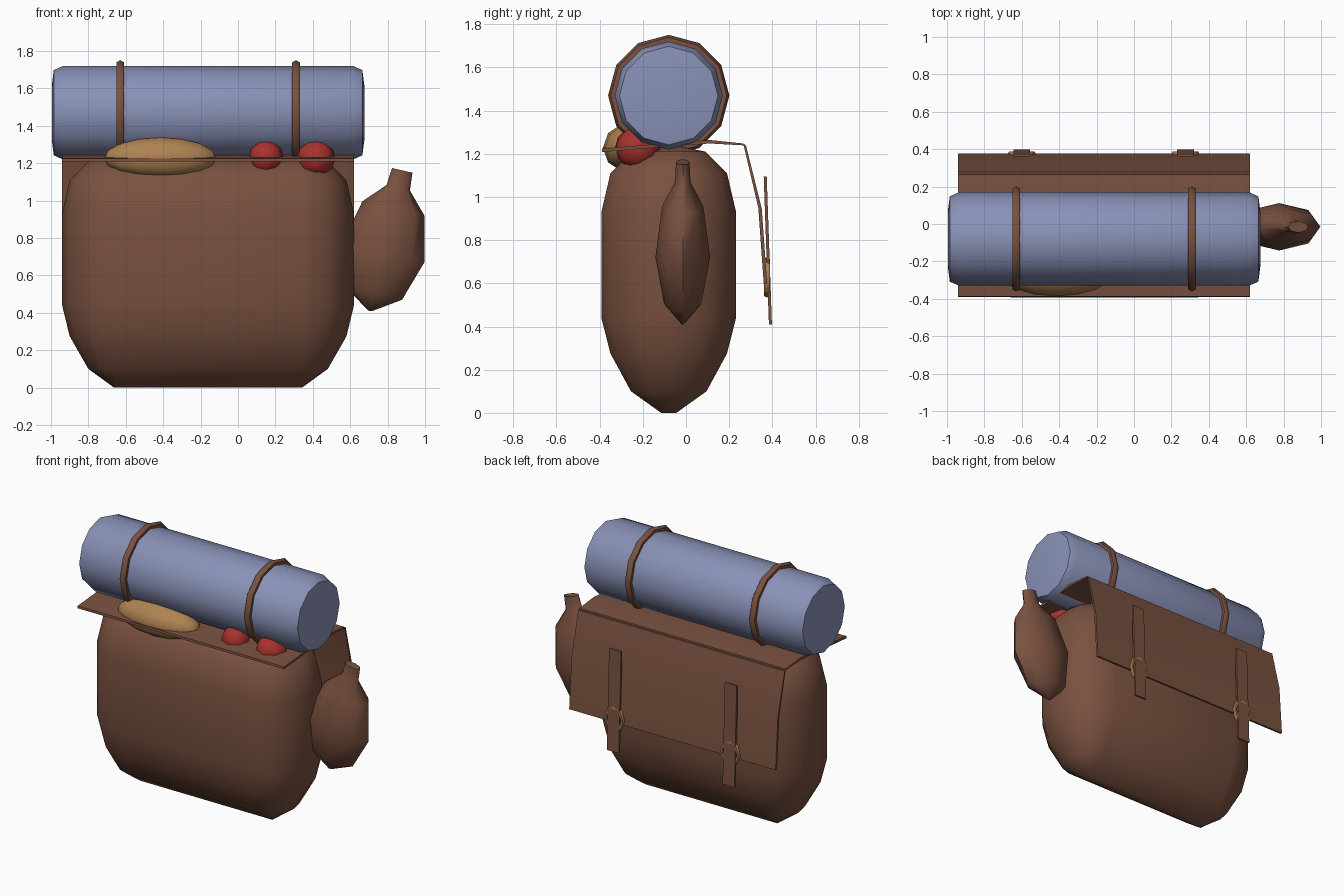
import bpy, bmesh, math
from mathutils import Matrix, Vector

if "Cube" in bpy.data.objects:
    bpy.data.objects.remove(bpy.data.objects["Cube"])


def material(name, rgb):
    m = bpy.data.materials.new(name)
    m.diffuse_color = (*rgb, 1)
    m.use_nodes = True
    m.node_tree.nodes["Principled BSDF"].inputs["Base Color"].default_value = m.diffuse_color
    return m


BROWN = material("brown leather", (0.19, 0.082, 0.050))
BLUE = material("blue cloth", (0.25, 0.285, 0.47))
TAN = material("tan", (0.43, 0.225, 0.083))
RED = material("red", (0.40, 0.032, 0.026))


def finish(name, bm, mat, angle=60):
    bmesh.ops.recalc_face_normals(bm, faces=bm.faces)
    me = bpy.data.meshes.new(name)
    bm.to_mesh(me)
    bm.free()
    me.materials.append(mat)
    ob = bpy.data.objects.new(name, me)
    bpy.context.collection.objects.link(ob)
    bpy.ops.object.select_all(action='DESELECT')
    ob.select_set(True)
    bpy.context.view_layer.objects.active = ob
    bpy.ops.object.shade_smooth_by_angle(angle=math.radians(angle))
    return ob


def loft(name, rings, mat, angle=60, matrix=None):
    """Skin a list of equal-length point rings and cap both ends."""
    bm = bmesh.new()
    vs = [[bm.verts.new(p) for p in r] for r in rings]
    n = len(vs[0])
    for a, b in zip(vs, vs[1:]):
        for i in range(n):
            bm.faces.new((a[i], a[(i + 1) % n], b[(i + 1) % n], b[i]))
    bm.faces.new(vs[0])
    bm.faces.new(vs[-1])
    if matrix:
        bm.transform(matrix)
    return finish(name, bm, mat, angle)


def sheet(name, profile, x0, x1, thick, mat, angle=30):
    """Extrude a (y, z) profile along x as a thin sheet."""
    inner = []
    for i, (y, z) in enumerate(profile):
        a, b = profile[max(i - 1, 0)], profile[min(i + 1, len(profile) - 1)]
        d = Vector((b[0] - a[0], b[1] - a[1])).normalized()
        inner.append((y - -d.y * -thick, z - d.x * thick))
    loop = list(profile) + inner[::-1]
    bm = bmesh.new()
    ends = [[bm.verts.new((x, y, z)) for y, z in loop] for x in (x0, x1)]
    n, m = len(loop), len(profile)
    for i in range(n):
        j = (i + 1) % n
        bm.faces.new((ends[0][i], ends[0][j], ends[1][j], ends[1][i]))
    for e in ends:
        for i in range(m - 1):
            bm.faces.new((e[i], e[i + 1], e[n - 2 - i], e[n - 1 - i]))
    return finish(name, bm, mat, angle)


def ball(name, loc, scale, mat, seg=8, rings=6, along_x=False):
    bm = bmesh.new()
    bmesh.ops.create_uvsphere(bm, u_segments=seg, v_segments=rings, radius=1)
    if along_x:
        bm.transform(Matrix.Rotation(math.pi / 2, 4, 'Y'))
    bm.transform(Matrix.Translation(loc) @ Matrix.Diagonal((*scale, 1)))
    return finish(name, bm, mat)


def ring(name, loc, major, minor, axis, mat, seg, scale=(1, 1, 1)):
    bm = bmesh.new()
    pts = []
    for i in range(seg):
        t = 2 * math.pi * i / seg
        row = []
        for j in range(6):
            p = 2 * math.pi * j / 6
            r = major + minor * math.cos(p)
            row.append(bm.verts.new((r * math.cos(t), r * math.sin(t), minor * math.sin(p))))
        pts.append(row)
    for i in range(seg):
        for j in range(6):
            a, b = pts[i], pts[(i + 1) % seg]
            k = (j + 1) % 6
            bm.faces.new((a[j], b[j], b[k], a[k]))
    bm.transform(Matrix.Translation(loc) @ Matrix.Diagonal((*scale, 1))
                 @ Matrix.Rotation(math.pi / 2, 4, axis))
    return finish(name, bm, mat)


# Bag body: pill-shaped rings stacked in z
CX, CY = -0.16, -0.08
body = []
for z, sx, sy in ((0, .502, .035), (.1, .64, .175), (.275, .74, .27), (.44, .78, .312),
                  (.93, .78, .312), (1.11, .74, .27), (1.21, .64, .17), (1.235, .502, .05)):
    row = []
    for side in (1, -1):
        for k in range(7):
            a = math.radians(-90 + 30 * k)
            row.append((CX + side * (0.5 + (sx - 0.5) * math.cos(a)),
                        CY + side * sy * math.sin(a), z))
    body.append(row)
loft("bag_body", body, BROWN, 70)

# Flap over the top and hanging down the back
sheet("flap", [(-.388, 1.224), (-.08, 1.25), (.11, 1.264), (.265, 1.248),
               (.335, .95), (.36, .6)], -.94, .62, .016, BROWN, 30)

# Flap straps with ring buckles
for side, x in (("left", -.60), ("right", .275)):
    sheet(side + "_flap_strap", [(.36, 1.095), (.384, .41)], x - .045, x + .045, .014, BROWN)
    ring(side + "_buckle", (x, .375, .627), .078, .015, 'X', TAN, 8, (.8, 1, 1))

# Bedroll along x with softly chamfered ends
roll = []
for x, r in ((-.835, .15), (-.825, .228), (-.775, .25), (.775, .25), (.825, .228), (.835, .15)):
    roll.append([(CX + x, CY + r * math.sin(math.pi * i / 6), 1.47 + r * math.cos(math.pi * i / 6))
                 for i in range(12)])
loft("bedroll", roll, BLUE, 50)
for side, x in (("left", -.63), ("right", .31)):
    ring(side + "_bedroll_strap", (x, CY, 1.47), .257, .024, 'Y', BROWN, 12)

# Food tucked under the bedroll
ball("bread_loaf", (-.415, -.26, 1.228), (.30, .125, .115), TAN, 10, 8, True)
ball("small_apple", (.15, -.235, 1.232), (.093, .093, .09), RED)
ball("large_apple", (.415, -.222, 1.226), (.105, .105, .098), RED)

# Flattened water flask, leaning outwards on the right side
flask = []
for h, r in ((-.371, .01), (-.274, .155), (-.052, .226), (.191, .17), (.305, .064), (.40, .056)):
    flask.append([(r * math.cos(math.pi * i / 4), .56 * r * math.sin(math.pi * i / 4), h)
                  for i in range(8)])
loft("flask", flask, BROWN, 60,
     Matrix.Translation((.788, -.015, .772)) @ Matrix.Rotation(math.radians(13), 4, 'Y'))
